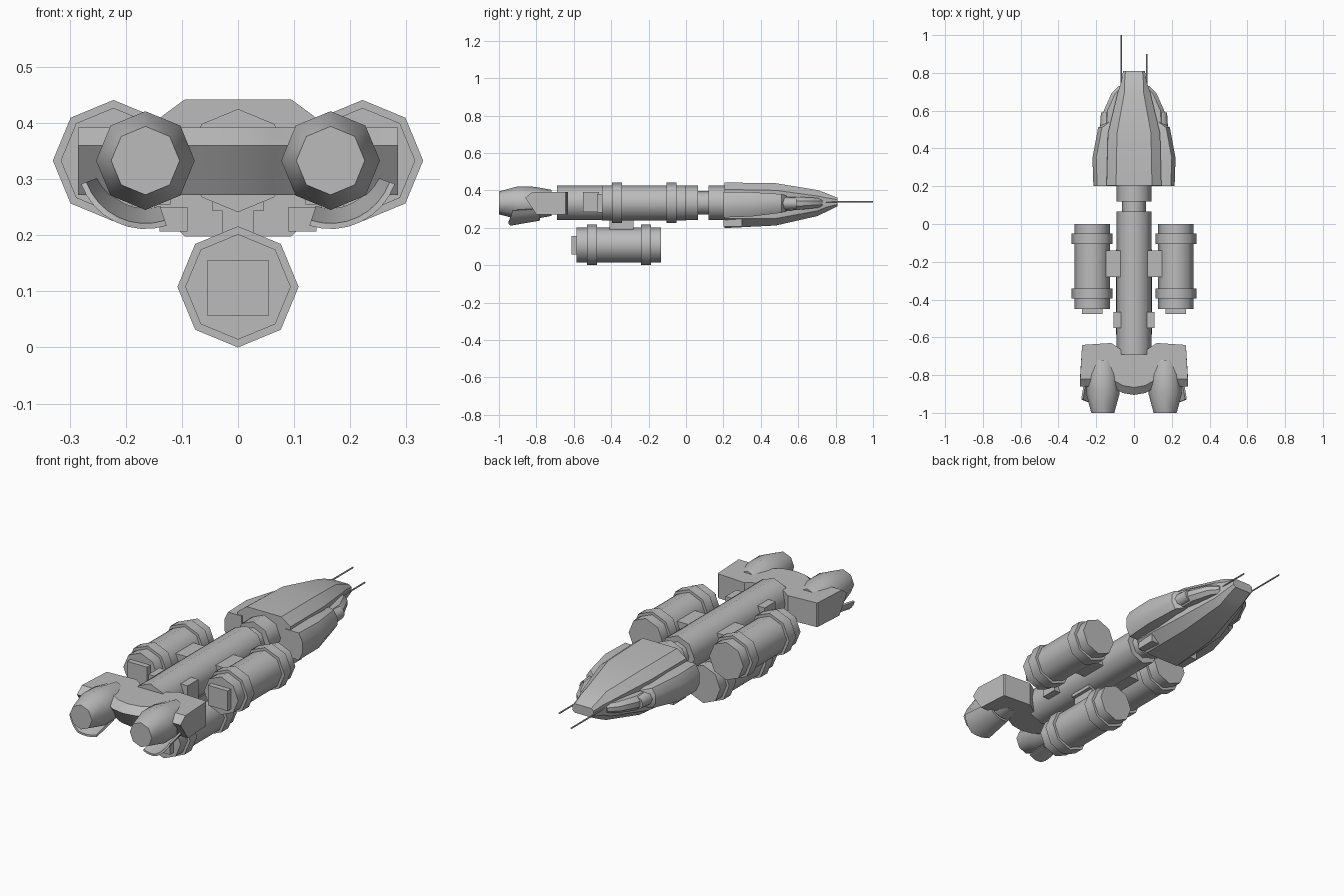
import bpy, bmesh
from math import sin, cos, pi, radians
from mathutils import Matrix, Vector

cube = bpy.data.objects.get("Cube")
if cube:
    bpy.data.objects.remove(cube)

grey = bpy.data.materials.new("hull_grey")
grey.use_nodes = True
COL = (0.5, 0.5, 0.5, 1)
grey.diffuse_color = COL
grey.node_tree.nodes["Principled BSDF"].inputs["Base Color"].default_value = COL


def finish(name, bm, angle=50):
    bmesh.ops.recalc_face_normals(bm, faces=bm.faces)
    me = bpy.data.meshes.new(name)
    bm.to_mesh(me)
    bm.free()
    me.materials.append(grey)
    ob = bpy.data.objects.new(name, me)
    bpy.context.collection.objects.link(ob)
    bpy.ops.object.select_all(action='DESELECT')
    ob.select_set(True)
    bpy.context.view_layer.objects.active = ob
    bpy.ops.object.shade_smooth_by_angle(angle=radians(angle))
    return ob


def loft(name, rings, angle=50):
    """Skin equal-length rings of points and cap both ends."""
    bm = bmesh.new()
    vs = [[bm.verts.new(p) for p in r] for r in rings]
    n = len(vs[0])
    for a, b in zip(vs, vs[1:]):
        for i in range(n):
            j = (i + 1) % n
            bm.faces.new((a[i], a[j], b[j], b[i]))
    bm.faces.new(vs[0])
    bm.faces.new(vs[-1])
    return finish(name, bm, angle)


def tube(name, x, z, profile, n=8):
    """Eight-sided body along y, point up; profile is (y, radius)."""
    return loft(name, [[(x + r * sin(2 * pi * i / n), y, z + r * cos(2 * pi * i / n))
                        for i in range(n)] for y, r in profile])


def box(name, x, y, z):
    bm = bmesh.new()
    bmesh.ops.create_cube(bm, size=1)
    for v in bm.verts:
        v.co = [(a + b) / 2 + c * (b - a) for (a, b), c in zip((x, y, z), v.co)]
    return finish(name, bm, 30)


def mirrored(fn):
    for side, s in (("left", 1), ("right", -1)):
        fn(side, s)


# Spine, neck and collar
MID = 0.333
tube("spine_tube", 0, MID, [(-0.69, 0.092), (0.065, 0.092)])
tube("neck", 0, MID, [(0.05, 0.063), (0.14, 0.063)])
tube("collar", 0, MID, [(0.12, 0.092), (0.21, 0.092)])


# Cargo tanks with raised bands and a square end fitting
def tank(name, x, z, y0):
    tube(name + "_tank", x, z, [(y0 - 0.45, 0.094), (y0, 0.094)])
    for i, y in enumerate((-0.395, -0.105)):
        tube(f"{name}_band_{i}", x, z, [(y0 + y, 0.108), (y0 + y + 0.054, 0.108)])
    box(name + "_end_fitting", (x - 0.054, x + 0.054), (y0 - 0.476, y0 - 0.44),
        (z - 0.052, z + 0.048))


tank("lower", 0, 0.108, -0.135)
box("lower_pylon", (-0.028, 0.028), (-0.41, -0.28), (0.18, 0.26))
box("lower_pylon_root", (-0.045, 0.045), (-0.41, -0.28), (0.243, 0.275))


def side_tank(side, s):
    tank(side, s * 0.222, MID, 0)
    box(side + "_pylon", (s * 0.07, s * 0.15), (-0.28, -0.14), (0.29, 0.38))
    box(side + "_spine_box", (s * 0.06, s * 0.108), (-0.55, -0.465), (0.285, 0.39))


mirrored(side_tank)

# Engine crossbar: side profile swept across x, bulging aft in the middle
bar = []
for x, front, aft in ((-0.285, -0.645, 0.0), (-0.27, -0.64, 0.0), (-0.12, -0.63, -0.0),
                      (-0.06, -0.67, -0.035), (0, -0.67, -0.045), (0.06, -0.67, -0.035),
                      (0.12, -0.63, -0.0), (0.27, -0.64, 0.0), (0.285, -0.645, 0.0)):
    bar.append([(x, front, 0.392), (x, -0.82 + aft, 0.392), (x, -0.86 + aft, 0.36),
                (x, -0.8 + aft, 0.272), (x, front, 0.272)])
for ring, inset in ((bar[0], 0.01), (bar[-1], -0.01)):
    ring[0] = (ring[0][0] + inset, ring[0][1], ring[0][2])
    ring[4] = (ring[4][0] + inset, ring[4][1], ring[4][2])
loft("engine_crossbar", bar, 35)


# Engines and the curved scoops beneath them
def engine(side, s):
    x = s * 0.165
    tube(side + "_engine", x, MID, [(-0.72, 0.07), (-0.81, 0.086), (-0.9, 0.088), (-1.0, 0.061)])
    rings = []
    for k in range(9):
        a = radians(200 + 11 * k)
        c, d = s * cos(a + pi) * -1, sin(a)
        c = -s * cos(a) if s > 0 else cos(a)
        swing = 1 - 0.25 * abs(k - 4) / 4
        rings.append([(x + c * r, y, MID + d * r) for r, y in
                      ((0.095, -0.78), (0.122, -0.86 - 0.09 * swing),
                       (0.112, -0.86 - 0.09 * swing), (0.085, -0.78))])
    loft(side + "_engine_scoop", rings)


mirrored(engine)


# Command hull: mirrored half sections from stern to nose
def section(y, half):
    return [(x, y, z) for x, z in half] + [(-x, y, z) for x, z in reversed(half)]


loft("command_hull", [
    section(0.205, [(0.095, 0.442), (0.145, 0.405), (0.15, 0.25), (0.095, 0.198)]),
    section(0.48, [(0.09, 0.438), (0.138, 0.4), (0.135, 0.25), (0.08, 0.212)]),
    section(0.7, [(0.05, 0.402), (0.085, 0.37), (0.08, 0.29), (0.05, 0.262)]),
    section(0.75, [(0.05, 0.385), (0.068, 0.36), (0.068, 0.31), (0.05, 0.285)]),
    section(0.81, [(0.045, 0.36), (0.058, 0.35), (0.058, 0.325), (0.045, 0.315)]),
], 30)


def cheek(side, s):
    # Long armour pod, then the shorter forward pod with its intake
    def pod(y, inner, outer, lo, hi):
        b = (hi - lo) * 0.3
        return [(s * inner, y, hi), (s * (outer - 0.02), y, hi), (s * outer, y, hi - b),
                (s * outer, y, lo + b), (s * (outer - 0.02), y, lo), (s * inner, y, lo)]
    loft(side + "_armour_pod", [pod(0.2, 0.12, 0.215, 0.255, 0.39), pod(0.35, 0.12, 0.22, 0.26, 0.39),
                                pod(0.51, 0.1, 0.19, 0.28, 0.38), pod(0.54, 0.1, 0.15, 0.29, 0.37)], 30)
    loft(side + "_forward_pod", [pod(0.5, 0.1, 0.165, 0.29, 0.365), pod(0.6, 0.07, 0.16, 0.295, 0.365),
                                 pod(0.69, 0.05, 0.12, 0.305, 0.36), pod(0.73, 0.04, 0.08, 0.31, 0.355)], 30)
    tube(side + "_intake", s * 0.145, 0.33, [(0.51, 0.035), (0.59, 0.03)])
    box(side + "_belly_box", (s * 0.09, s * 0.14), (0.2, 0.3), (0.207, 0.25))
    # Antenna, longer on the right
    length = 0.9 if s > 0 else 1.0
    tube(side + "_antenna", s * 0.068, 0.34, [(0.7, 0.004), (length, 0.004)], 6)


mirrored(cheek)
